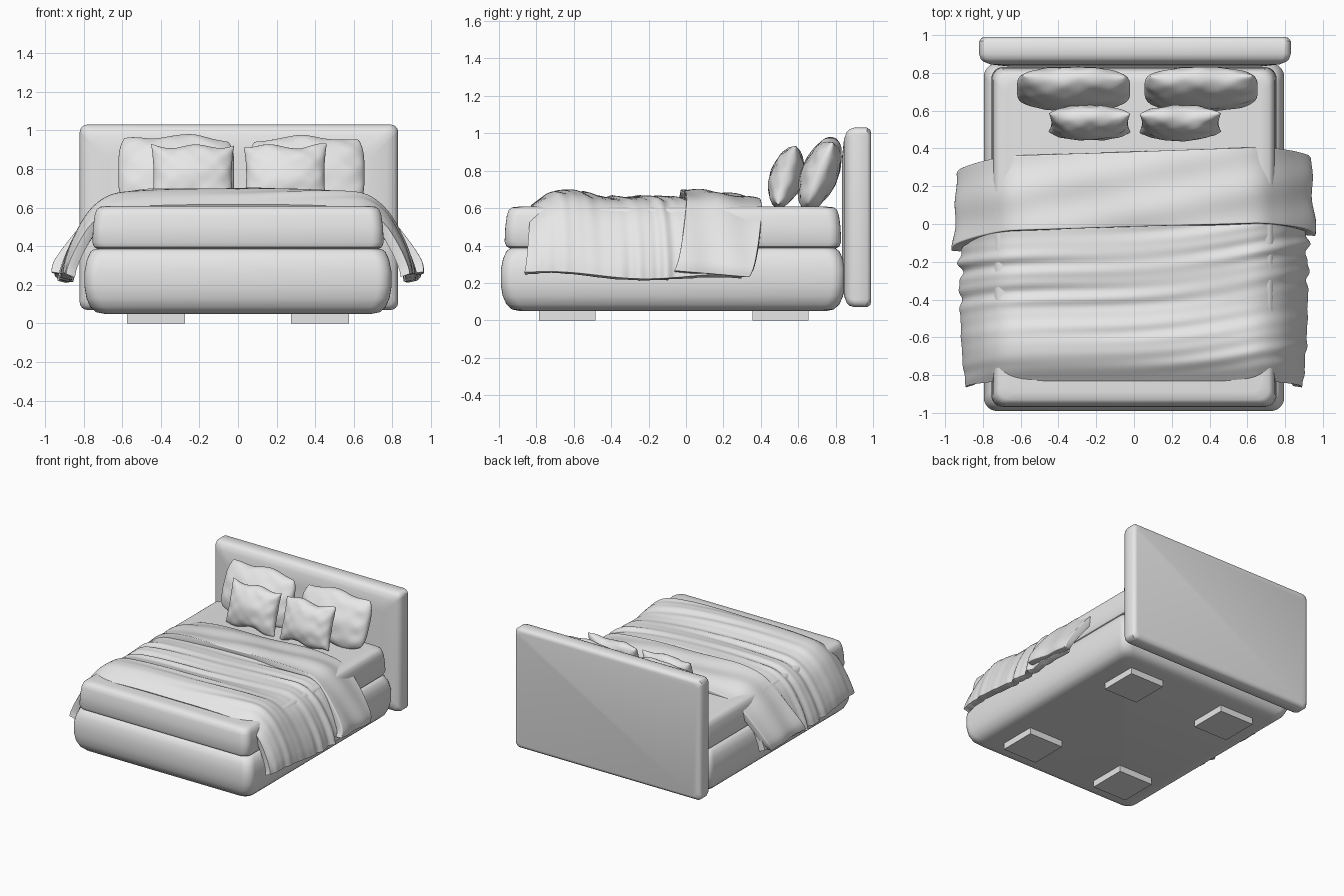
import bpy, bmesh, math
from mathutils import Vector, Matrix

if "Cube" in bpy.data.objects:
    bpy.data.objects.remove(bpy.data.objects["Cube"])

fabric = bpy.data.materials.new("grey_fabric")
fabric.diffuse_color = (0.8, 0.8, 0.8, 1)
fabric.use_nodes = True
fabric.node_tree.nodes["Principled BSDF"].inputs["Base Color"].default_value = fabric.diffuse_color


def finish(name, bm, angle=40):
    """Turn a bmesh into a shaded object with the fabric material."""
    bmesh.ops.remove_doubles(bm, verts=bm.verts, dist=0.0004)
    mesh = bpy.data.meshes.new(name)
    bm.to_mesh(mesh)
    bm.free()
    obj = bpy.data.objects.new(name, mesh)
    bpy.context.collection.objects.link(obj)
    mesh.materials.append(fabric)
    bpy.ops.object.select_all(action='DESELECT')
    obj.select_set(True)
    bpy.context.view_layer.objects.active = obj
    bpy.ops.object.shade_smooth_by_angle(angle=math.radians(angle))
    return obj


def rounded_slab(name, half_x, half_y, corner, profile, matrix):
    """Loft rounded rectangles; profile is a list of (inset, height)."""
    bm = bmesh.new()
    rings = []
    for inset, z in profile:
        hx, hy = half_x - inset, half_y - inset
        ring = []
        for q, (sx, sy) in enumerate([(1, 1), (-1, 1), (-1, -1), (1, -1)]):
            for k in range(7):
                a = math.pi / 2 * (q + k / 6)
                ring.append(bm.verts.new((sx * (hx - corner) + corner * math.cos(a),
                                          sy * (hy - corner) + corner * math.sin(a), z)))
        rings.append(ring)
    for low, high in zip(rings, rings[1:]):
        for i in range(len(low)):
            j = (i + 1) % len(low)
            bm.faces.new((low[i], low[j], high[j], high[i]))
    bm.faces.new(rings[0][::-1])
    bm.faces.new(rings[-1])
    bm.transform(matrix)
    return finish(name, bm)


def spline(points, t):
    """Catmull-Rom point through a short list, t from 0 to 1."""
    n = len(points) - 1
    i = min(int(t * n), n - 1)
    f = t * n - i
    p0, p1, p2, p3 = (Vector(points[min(max(i + k, 0), n)]) for k in (-1, 0, 1, 2))
    return 0.5 * (2 * p1 + (p2 - p0) * f + (2 * p0 - 5 * p1 + 4 * p2 - p3) * f * f
                  + (3 * p1 - p0 - 3 * p2 + p3) * f ** 3)


def sheet(name, rule, nu, nv, thickness):
    """Thick cloth from rule(u, v), u from -1 to 1 across, v from 0 to 1 along."""
    bm = bmesh.new()
    grid = [[bm.verts.new(rule(-1 + 2 * i / nu, j / nv)) for i in range(nu + 1)]
            for j in range(nv + 1)]
    for j in range(nv):
        for i in range(nu):
            bm.faces.new((grid[j][i], grid[j][i + 1], grid[j + 1][i + 1], grid[j + 1][i]))
    obj = finish(name, bm, 60)
    solid = obj.modifiers.new("thickness", 'SOLIDIFY')
    solid.thickness = thickness
    solid.offset = -1
    bevel = obj.modifiers.new("soft_rim", 'BEVEL')
    bevel.width = 0.012
    bevel.segments = 3
    bevel.limit_method = 'ANGLE'
    bevel.angle_limit = math.radians(60)
    return obj


# Upholstered base, mattress and headboard
rounded_slab("bed_base", 0.795, 0.92, 0.07,
             [(0.10, 0.05), (0.06, 0.058), (0.03, 0.085), (0.01, 0.13), (0, 0.19), (0, 0.27),
              (0.012, 0.33), (0.03, 0.37), (0.05, 0.385), (0.08, 0.39)],
             Matrix.Translation((0, -0.07, 0)))
rounded_slab("mattress", 0.755, 0.90, 0.06,
             [(0.03, 0.385), (0.01, 0.395), (0, 0.42), (0.004, 0.5), (0.012, 0.56),
              (0.022, 0.59), (0.04, 0.604), (0.08, 0.608)],
             Matrix.Translation((0, -0.07, 0)))
rounded_slab("headboard", 0.825, 0.48, 0.04,
             [(0.03, -0.99), (0.012, -0.985), (0, -0.968), (0, -0.90), (0.008, -0.875),
              (0.022, -0.86), (0.06, -0.845), (0.15, -0.835)],
             Matrix.Translation((0.005, 0, 0.55)) @ Matrix.Rotation(math.pi / 2, 4, 'X'))

# Block feet
for side, sx in (("left", -1), ("right", 1)):
    for end, y in (("front", -0.635), ("back", 0.505)):
        bm = bmesh.new()
        bmesh.ops.create_cube(bm, size=1, matrix=Matrix.Translation((sx * 0.425, y, 0.03))
                              @ Matrix.Diagonal((0.30, 0.30, 0.06, 1)))
        finish(f"{end}_{side}_foot", bm)

# Duvet: top height along the bed, and a half section falling over the side
CREST = [(-0.83, 0.615), (-0.72, 0.685), (-0.6, 0.695), (-0.42, 0.66), (-0.2, 0.665),
         (0, 0.655), (0.3, 0.615)]
DUVET = [(0, 0), (0.25, 0), (0.5, -0.008), (0.66, -0.03), (0.77, -0.11), (0.85, -0.24),
         (0.895, -0.35), (0.91, -0.42)]


def duvet(u, v):
    y, crest = spline(CREST, v)
    s = abs(u)
    x, drop = spline(DUVET, s)
    hang = max(0, (s - 0.45) / 0.55)
    z = crest + drop
    z += (0.25 + 0.015 * math.sin(7 * y) - 0.02 * v - (crest - 0.42)) * hang ** 2
    # Long slanting creases, strongest across the middle
    x_signed = math.copysign(x, u)
    calm = 0.35 + 0.65 * math.exp(-((y + 0.22) / 0.22) ** 2)
    phase = y - 0.13 * x_signed + 0.03 * math.sin(3 * x_signed + 1)
    crease = calm * (0.010 * math.sin(phase * 48) + 0.006 * math.sin(phase * 83 + 2 * x_signed))
    crease *= min(1, v * 8) * (0.6 + 0.4 * math.sin(2.6 * x_signed + 9 * y))
    x += 0.012 * math.sin(math.pi * min(1, v)) * hang + crease * hang * 1.3 - 0.02 * hang * (1 - v) ** 3
    y -= 0.035 * hang * (1 - v)
    return (math.copysign(x, u), y, z + crease * (1 - hang))


sheet("duvet", duvet, 90, 90, 0.05)

# Turned-back top of the duvet, flaring out further at both sides
FOLD = [(0, 0.695), (0.25, 0.695), (0.5, 0.685), (0.66, 0.65), (0.77, 0.56), (0.87, 0.44),
        (0.945, 0.33), (0.96, 0.265)]


def fold(u, v):
    s = abs(u)
    x, z = spline(FOLD, s)
    x_signed = math.copysign(x, u)
    hang = max(0, (s - 0.4) / 0.6)
    front = -0.015 + 0.03 * x_signed
    back = 0.385 + 0.035 * x_signed
    y = front + (back - front) * v - (0.10 if u < 0 else 0.08) * hang ** 1.5
    z -= 0.05 * v * v * (1 - hang) + 0.035 * v * hang
    ripple = 0.006 * math.sin(26 * (y - 0.2 * x_signed)) + 0.004 * math.sin(9 * x_signed + 12 * y)
    x -= 0.02 * v * hang
    return (math.copysign(x + ripple * hang, u), y, z + ripple * (1 - hang))


sheet("duvet_fold", fold, 90, 36, 0.055)


def pillow(name, centre, half_w, half_h, half_t, ears, tilt, seed):
    """Two puffed panels sharing a seam; positive ears draw the corners out."""
    bm = bmesh.new()
    n = 32
    for face in (-1, 1):
        rows = []
        for j in range(n + 1):
            row = []
            for i in range(n + 1):
                u = math.sin(math.pi / 2 * (-1 + 2 * i / n))
                v = math.sin(math.pi / 2 * (-1 + 2 * j / n))
                puff = (max(0, 1 - u * u) * max(0, 1 - v * v)) ** 0.45
                edge = max(abs(u), abs(v)) ** 2
                puff *= 1 + 0.12 * edge * math.sin(11 * u + seed) * math.cos(9 * v + 2 * seed)
                puff += 0.05 * (1 - edge) * math.sin(6 * u * v + 5 * v + seed)
                wave = 0.012 * math.sin(5 * u + seed) * abs(v) ** 3
                x = half_w * u * (1 - ears * (1 - v * v) if ears > 0 else 1 + ears * v ** 4)
                z = half_h * v * (1 - ears * (1 - u * u) if ears > 0 else 1 + ears * u ** 4)
                row.append(bm.verts.new((x, face * half_t * puff, z + wave)))
            rows.append(row)
        for j in range(n):
            for i in range(n):
                quad = (rows[j][i], rows[j][i + 1], rows[j + 1][i + 1], rows[j + 1][i])
                bm.faces.new(quad if face < 0 else quad[::-1])
    bm.transform(Matrix.Translation(centre) @ Matrix.Rotation(-math.radians(tilt), 4, 'X'))
    finish(name, bm, 70)


# Two large pillows against the headboard, two small ones in front
pillow("back_left_pillow", (-0.32, 0.715, 0.785), 0.30, 0.195, 0.095, -0.10, 22, 0.5)
pillow("back_right_pillow", (0.355, 0.715, 0.78), 0.30, 0.195, 0.095, -0.10, 22, 2.1)
pillow("front_left_pillow", (-0.235, 0.535, 0.765), 0.215, 0.165, 0.085, 0.06, 17, 1.2)
pillow("front_right_pillow", (0.245, 0.535, 0.765), 0.215, 0.165, 0.085, 0.06, 17, 3.4)
